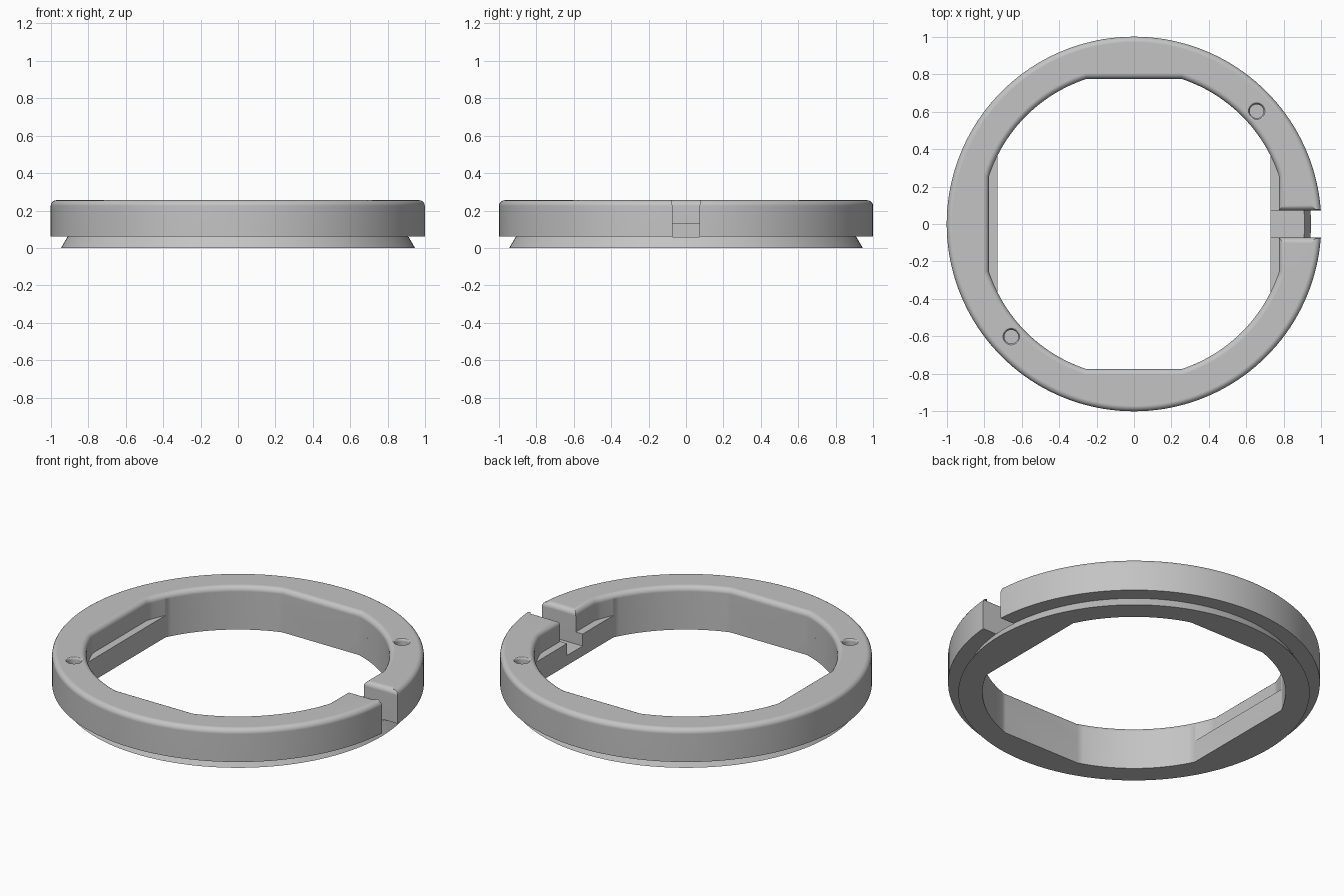
import bpy
import bmesh
from math import acos, asin, cos, sin, pi

if "Cube" in bpy.data.objects:
    bpy.data.objects.remove(bpy.data.objects["Cube"])

TOP, STEP, LEDGE = 0.255, 0.06, 0.13
BORE, FLAT, LOW_FLAT = 0.815, 0.775, 0.73
NOTCH, FILLET = 0.073, 0.03

grey = bpy.data.materials.new("plain grey")
grey.use_nodes = True
colour = (0.55, 0.55, 0.55, 1)
grey.diffuse_color = colour
grey.node_tree.nodes["Principled BSDF"].inputs["Base Color"].default_value = colour


def make_object(name, bm):
    bmesh.ops.recalc_face_normals(bm, faces=bm.faces)
    mesh = bpy.data.meshes.new(name)
    bm.to_mesh(mesh)
    bm.free()
    mesh.materials.append(grey)
    obj = bpy.data.objects.new(name, mesh)
    bpy.context.collection.objects.link(obj)
    return obj


def stack(name, layers):
    """Closed solid through matching outlines, each given as (points, height)."""
    bm = bmesh.new()
    loops = [[bm.verts.new((x, y, z)) for x, y in pts] for pts, z in layers]
    bm.faces.new(loops[0])
    bm.faces.new(loops[-1])
    n = len(loops[0])
    for low, high in zip(loops, loops[1:]):
        for i in range(n):
            j = (i + 1) % n
            bm.faces.new((low[i], low[j], high[j], high[i]))
    return make_object(name, bm)


def circle(r, n, cx=0, cy=0):
    return [(cx + r * cos(2 * pi * i / n), cy + r * sin(2 * pi * i / n)) for i in range(n)]


def flatted_circle(r, fx, fy, steps=20):
    """Circle cut by two pairs of parallel flats."""
    a, b = acos(fx / r), asin(fy / r)
    arc = [(r * cos(a + (b - a) * i / steps), r * sin(a + (b - a) * i / steps))
           for i in range(steps + 1)]
    pts = []
    for sx, sy in ((1, 1), (-1, 1), (-1, -1), (1, -1)):
        part = arc if sx * sy > 0 else arc[::-1]
        pts += [(sx * x, sy * y) for x, y in part]
    return pts


def cut(obj, cutter):
    """Subtract the cutter, bake the result and remove the cutter."""
    mod = obj.modifiers.new("cut", "BOOLEAN")
    mod.operation = "DIFFERENCE"
    mod.solver = "EXACT"
    mod.object = cutter
    bpy.context.view_layer.update()
    deps = bpy.context.evaluated_depsgraph_get()
    baked = bpy.data.meshes.new_from_object(obj.evaluated_get(deps))
    obj.modifiers.clear()
    obj.data = baked
    bpy.data.objects.remove(cutter)


# Round body with an undercut dovetail foot
N = 160
ring = stack("locking_ring", [(circle(0.945, N), 0), (circle(0.91, N), STEP),
                              (circle(1, N), STEP), (circle(1, N), TOP)])

# Bore with four flats; the side flats step inward below the ledges
cut(ring, stack("lower_bore", [(flatted_circle(BORE, LOW_FLAT, FLAT), -0.1),
                               (flatted_circle(BORE, LOW_FLAT, FLAT), 0.4)]))
cut(ring, stack("upper_bore", [(flatted_circle(BORE, FLAT, FLAT), LEDGE),
                               (flatted_circle(BORE, FLAT, FLAT), 0.4)]))

# Notch through the upper ring on the left side
slot = [(0.6, -NOTCH), (1.2, -NOTCH), (1.2, NOTCH), (0.6, NOTCH)]
cut(ring, stack("notch", [(slot, STEP - 0.001), (slot, 0.4)]))

# Rounded border all around the top face
bm = bmesh.new()
bm.from_mesh(ring.data)
bmesh.ops.remove_doubles(bm, verts=bm.verts, dist=0.0001)


def on_top(face):
    return all(abs(v.co.z - TOP) < 0.0005 for v in face.verts)


rim = [e for e in bm.edges if sum(on_top(f) for f in e.link_faces) == 1]
bmesh.ops.bevel(bm, geom=rim, offset=FILLET, offset_type="OFFSET", segments=5,
                profile=0.5, affect="EDGES", clamp_overlap=False)
bm.to_mesh(ring.data)
bm.free()

# Two blind pin holes with flared mouths
for s in (1, -1):
    hole = [(0.037, TOP - 0.1), (0.037, TOP - 0.018), (0.039, TOP - 0.009),
            (0.044, TOP - 0.003), (0.052, TOP), (0.052, TOP + 0.05)]
    cut(ring, stack("pin_hole", [(circle(r, 32, s * 0.655, s * 0.602), z) for r, z in hole]))

# Smooth curved walls, crisp corners
bpy.ops.object.select_all(action="DESELECT")
ring.select_set(True)
bpy.context.view_layer.objects.active = ring
bpy.ops.object.shade_smooth_by_angle(angle=0.5)
weighted = ring.modifiers.new("even shading", "WEIGHTED_NORMAL")
weighted.keep_sharp = True
